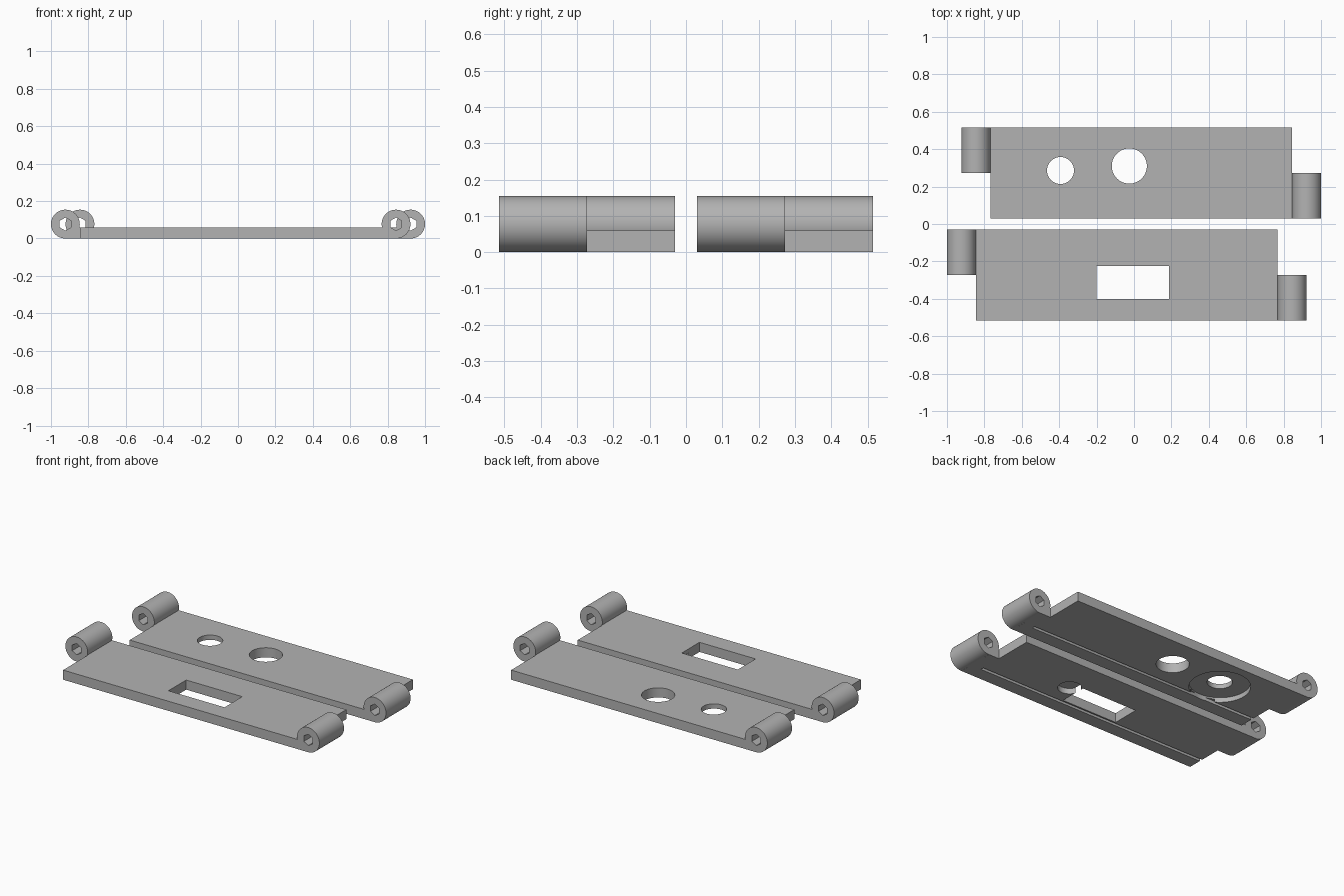
import bpy, bmesh, math
from mathutils import Matrix

default = bpy.data.objects.get("Cube")
if default:
    bpy.data.objects.remove(default, do_unlink=True)

grey = bpy.data.materials.new("plain grey")
grey.use_nodes = True
COLOUR = (0.45, 0.45, 0.45, 1)
grey.diffuse_color = COLOUR
grey.node_tree.nodes["Principled BSDF"].inputs["Base Color"].default_value = COLOUR

THICK = 0.06      # plate thickness
R = 0.077         # hinge barrel radius, also its axis height


def make(name, bm):
    mesh = bpy.data.meshes.new(name)
    bmesh.ops.recalc_face_normals(bm, faces=bm.faces)
    bm.to_mesh(mesh)
    bm.free()
    mesh.materials.append(grey)
    obj = bpy.data.objects.new(name, mesh)
    bpy.context.collection.objects.link(obj)
    return obj


def prism(name, outline, z0, z1):
    """Vertical extrusion of an outline."""
    bm = bmesh.new()
    face = bm.faces.new([bm.verts.new((x, y, z0)) for x, y in outline])
    top = bmesh.ops.extrude_face_region(bm, geom=[face])["geom"]
    verts = [v for v in top if isinstance(v, bmesh.types.BMVert)]
    bmesh.ops.translate(bm, verts=verts, vec=(0, 0, z1 - z0))
    return make(name, bm)


def box(name, x0, x1, y0, y1, z0, z1):
    return prism(name, [(x0, y0), (x1, y0), (x1, y1), (x0, y1)], z0, z1)


def disc(name, x, y, r, z0, z1):
    ring = [2 * math.pi * i / 64 for i in range(64)]
    return prism(name, [(x + r * math.cos(a), y + r * math.sin(a)) for a in ring], z0, z1)


def rod(name, x, y0, y1, r, sides):
    """Cylinder lying along y at hinge height."""
    bm = bmesh.new()
    place = Matrix.Translation((x, (y0 + y1) / 2, R)) @ Matrix.Rotation(math.pi / 2, 4, 'X')
    bmesh.ops.create_cone(bm, cap_ends=True, segments=sides, radius1=r, radius2=r,
                          depth=y1 - y0, matrix=place)
    return make(name, bm)


def combine(obj, tool, operation):
    mod = obj.modifiers.new("cut", 'BOOLEAN')
    mod.operation, mod.solver, mod.object = operation, 'EXACT', tool
    bpy.context.view_layer.objects.active = obj
    bpy.ops.object.modifier_apply(modifier=mod.name)
    bpy.data.objects.remove(tool, do_unlink=True)


def hinged_plate(name, x0, x1, y0, y1, cutters):
    """Plate with a barrel at the back of its -x end and the front of its +x end."""
    mid = (y0 + y1) / 2
    left, right = x0 - R, x1 + R
    inset = 0.004
    plate = prism(name, [(x0, y0), (right - inset, y0), (right - inset, mid), (x1, mid),
                         (x1, y1), (left + inset, y1), (left + inset, mid), (x0, mid)], 0, THICK)
    for x, a, b in ((left, mid, y1), (right, y0, mid)):
        combine(plate, rod("barrel", x, a, b, R, 64), 'UNION')
        combine(plate, rod("hex_bore", x, a - 0.01, b + 0.01, 0.035, 6), 'DIFFERENCE')
    # long groove under the front edge
    groove = box("groove", x0 - 0.05, x1, y0 + 0.085, y0 + 0.105, -0.02, 0.02)
    for tool in [groove] + cutters:
        combine(plate, tool, 'DIFFERENCE')
    bpy.ops.object.select_all(action='DESELECT')
    plate.select_set(True)
    bpy.context.view_layer.objects.active = plate
    bpy.ops.object.shade_smooth_by_angle(angle=math.radians(30))
    return plate


# Front plate: rectangular window and a blind round pocket underneath
hinged_plate("front_hinged_plate", -0.846, 0.768, -0.515, -0.03, [
    box("window", -0.2, 0.187, -0.4, -0.225, -0.1, 0.2),
    disc("pocket", 0.25, -0.268, 0.068, -0.1, 0.035)])

# Back plate: two round holes, the smaller one counterbored from below
hinged_plate("back_hinged_plate", -0.768, 0.846, 0.03, 0.515, [
    disc("large_hole", -0.025, 0.31, 0.094, -0.1, 0.2),
    disc("small_hole", -0.393, 0.286, 0.072, -0.1, 0.2),
    disc("counterbore", -0.393, 0.286, 0.175, -0.1, 0.03)])
